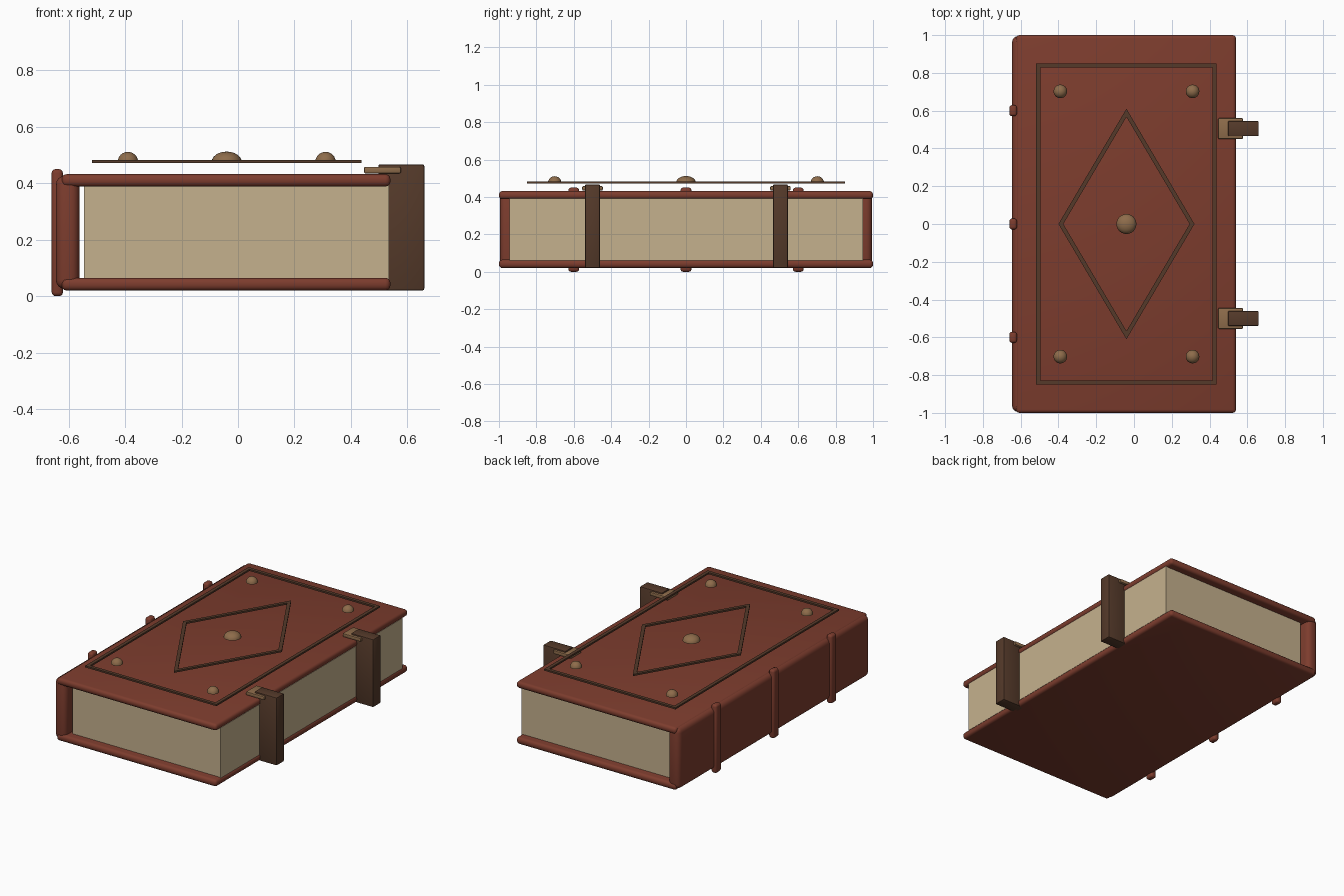
import bpy, bmesh, math

if "Cube" in bpy.data.objects:
    bpy.data.objects.remove(bpy.data.objects["Cube"])


def material(name, rgb):
    m = bpy.data.materials.new(name)
    m.use_nodes = True
    m.diffuse_color = (*rgb, 1)
    bsdf = m.node_tree.nodes["Principled BSDF"]
    bsdf.inputs["Base Color"].default_value = (*rgb, 1)
    bsdf.inputs["Roughness"].default_value = 0.7
    return m


leather = material("red_leather", (0.205, 0.046, 0.027))
strap_brown = material("dark_brown_leather", (0.09, 0.042, 0.023))
paper = material("aged_paper", (0.56, 0.44, 0.27))
bronze = material("bronze", (0.27, 0.15, 0.07))


def finish(bm, name, mat, smooth=True):
    bmesh.ops.recalc_face_normals(bm, faces=bm.faces)
    mesh = bpy.data.meshes.new(name)
    bm.to_mesh(mesh)
    bm.free()
    mesh.materials.append(mat)
    ob = bpy.data.objects.new(name, mesh)
    bpy.context.collection.objects.link(ob)
    if smooth:
        bpy.ops.object.select_all(action="DESELECT")
        ob.select_set(True)
        bpy.context.view_layer.objects.active = ob
        bpy.ops.object.shade_smooth_by_angle(angle=math.radians(40))
    return ob


def box(name, mat, x, y, z, bevel=0.0, segments=3):
    """Box from (min, max) ranges, with optional rounded edges."""
    bm = bmesh.new()
    bmesh.ops.create_cube(bm, size=1)
    for v in bm.verts:
        v.co = [r[0] + (c + 0.5) * (r[1] - r[0]) for c, r in zip(v.co, (x, y, z))]
    if bevel:
        bmesh.ops.bevel(bm, geom=bm.edges[:], offset=bevel, segments=segments,
                        profile=0.5, affect="EDGES")
    return finish(bm, name, mat, bevel > 0)


def outline(name, mat, outer, inner, z, thickness):
    """Flat closed strip between two matching loops of corners."""
    bm = bmesh.new()
    rings = [[bm.verts.new((px, py, h)) for px, py in loop]
             for loop, h in ((outer, z), (outer, z + thickness),
                             (inner, z + thickness), (inner, z))]
    n = len(outer)
    for k in range(4):
        a, b = rings[k], rings[(k + 1) % 4]
        for i in range(n):
            j = (i + 1) % n
            bm.faces.new((a[i], a[j], b[j], b[i]))
    return finish(bm, name, mat, False)


def dome(name, mat, x, y, radius, z, height):
    bm = bmesh.new()
    bmesh.ops.create_uvsphere(bm, u_segments=24, v_segments=12, radius=1)
    bmesh.ops.bisect_plane(bm, geom=bm.verts[:] + bm.edges[:] + bm.faces[:],
                           plane_co=(0, 0, 0), plane_no=(0, 0, -1), clear_outer=True)
    bmesh.ops.holes_fill(bm, edges=[e for e in bm.edges if e.is_boundary])
    for v in bm.verts:
        v.co = (x + v.co.x * radius, y + v.co.y * radius, z + v.co.z * height)
    return finish(bm, name, mat)


# Covers, page block and spine
box("bottom_cover", leather, (-0.625, 0.54), (-1, 1), (0.02, 0.065), 0.018)
box("top_cover", leather, (-0.625, 0.54), (-1, 1), (0.388, 0.432), 0.018)
box("page_block", paper, (-0.545, 0.535), (-0.945, 0.945), (0.06, 0.392))
box("spine", leather, (-0.645, -0.562), (-0.995, 0.995), (0.025, 0.427), 0.032, 4)

# Raised bands across the spine
for i, y in enumerate((-0.6, 0, 0.6)):
    box(f"spine_band_{i + 1}", leather, (-0.66, -0.62), (y - 0.029, y + 0.029),
        (0, 0.45), 0.014)

# Straps and clasp plates on the opening edge
for side, y in (("front", -0.5), ("back", 0.505)):
    box(f"{side}_strap", strap_brown, (0.497, 0.66), (y - 0.04, y + 0.04),
        (0.02, 0.467), 0.007, 2)
    box(f"{side}_clasp_plate", bronze, (0.446, 0.577), (y - 0.055, y + 0.055),
        (0.435, 0.458), 0.005, 2)

# Raised border and diamond on the top cover
cx, w = -0.04, 0.022


def rect(a, b):
    return [(cx - a, -b), (cx + a, -b), (cx + a, b), (cx - a, b)]


def diamond(a, b):
    return [(cx - a, 0), (cx, -b), (cx + a, 0), (cx, b)]


outline("border_frame", strap_brown, rect(0.478, 0.85), rect(0.478 - w, 0.85 - w),
        0.472, 0.011)
a, b = 0.36, 0.61
s = 1 - w * math.hypot(a, b) / (a * b)
outline("diamond_frame", strap_brown, diamond(a, b), diamond(a * s, b * s),
        0.472, 0.011)

# Studs
dome("centre_stud", bronze, cx, 0, 0.053, 0.476, 0.036)
for xn, sx in (("left", 1), ("right", -1)):
    for yn, sy in (("front", -1), ("back", 1)):
        dome(f"{yn}_{xn}_stud", bronze, cx + sx * 0.35, sy * 0.702, 0.036, 0.476, 0.035)
